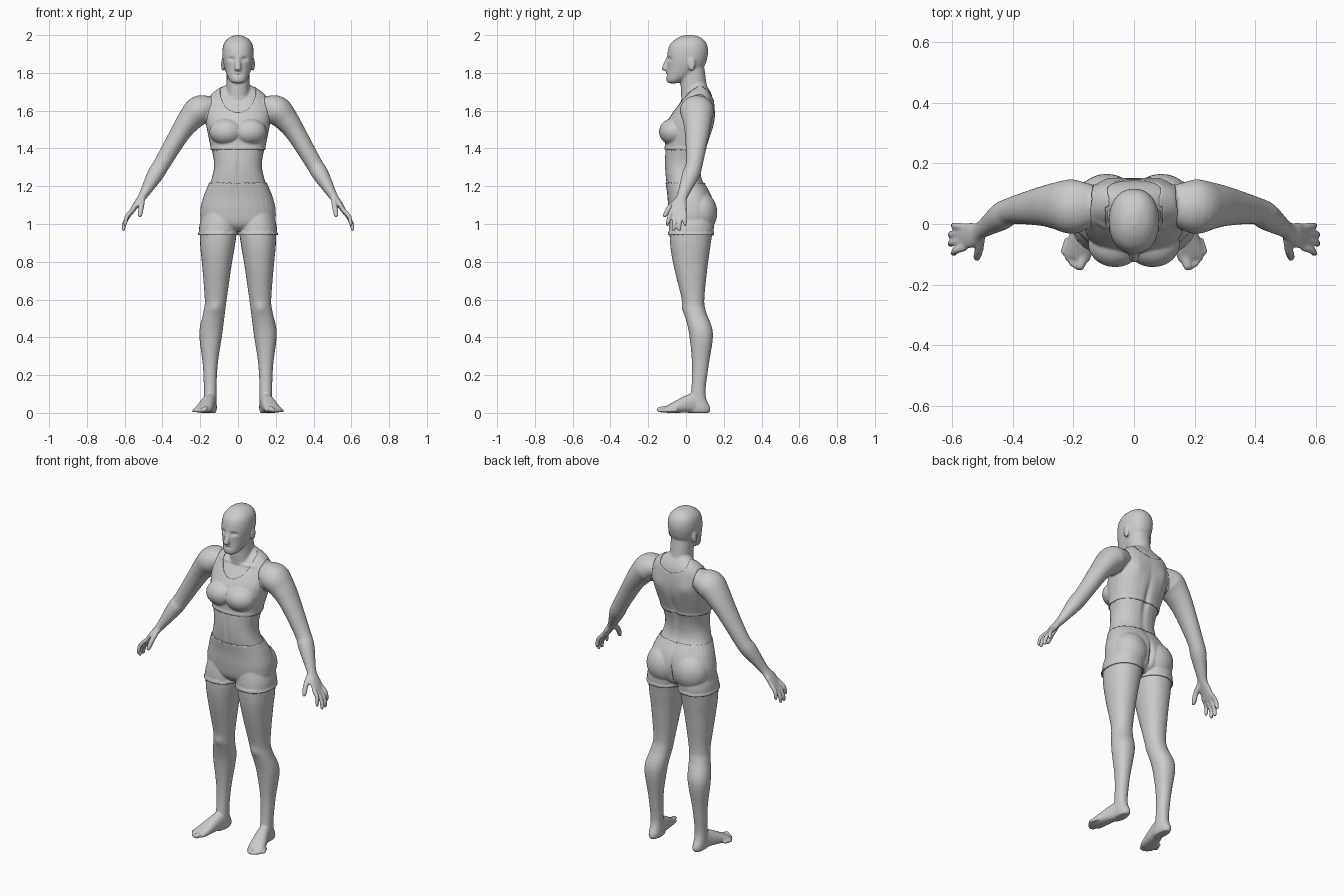
import bpy, bmesh, math
from mathutils import Vector, Matrix

if "Cube" in bpy.data.objects:
    bpy.data.objects.remove(bpy.data.objects["Cube"])

bm = bmesh.new()
SEG = 28
X, Y, Z = Matrix.Identity(3)


def spline(rows, steps=5):
    """Catmull-Rom interpolation of rows of numbers."""
    rows = [rows[0], *rows, rows[-1]]
    out = []
    for quad in zip(rows, rows[1:], rows[2:], rows[3:]):
        for s in range(steps):
            t = s / steps
            out.append([b + (c - a) * t / 2 + (2 * a - 5 * b + 4 * c - d) * t * t / 2
                        + (3 * b - a - 3 * c + d) * t ** 3 / 2 for a, b, c, d in zip(*quad)])
    return out + [list(rows[-1])]


def skin(rings, power, sides):
    """Closed loft through (centre, half axis, half axis) rings."""
    def curve(v):
        return math.copysign(abs(v) ** (2 / power), v)
    for sx in sides:
        loops = []
        for c, u, v in rings:
            pts = [c + u * curve(math.cos(a)) + v * curve(math.sin(a))
                   for a in (math.tau * k / SEG for k in range(SEG))]
            loops.append([bm.verts.new((p.x * sx, p.y, p.z)) for p in pts])
        for a, b in zip(loops, loops[1:]):
            for k in range(SEG):
                bm.faces.new((a[k], a[k - 1], b[k - 1], b[k]))
        bm.faces.new(loops[0])
        bm.faces.new(loops[-1])


def stack(rows, power=2.2, sides=(1, -1)):
    """Horizontal slices: z, x min, x max, y front, y back."""
    skin([(Vector(((a + b) / 2, (f + k) / 2, z)), X * (b - a) / 2, Y * (k - f) / 2)
          for z, a, b, f, k in spline(rows)], power, sides)


def centre_stack(rows, power=2.2):
    """Symmetrical slices: z, half width, y front, y back."""
    stack([(z, -w, w, f, k) for z, w, f, k in rows], power, (1,))


def tube(rows, ref, power=2.0):
    """Mirrored limb: x, y, z, thickness radius, radius along ref."""
    pts = spline(rows)
    rings = []
    for i, r in enumerate(pts):
        t = (Vector(pts[min(i + 1, len(pts) - 1)][:3]) - Vector(pts[max(i - 1, 0)][:3])).normalized()
        v = (ref - t * ref.dot(t)).normalized()
        rings.append((Vector(r[:3]), t.cross(v) * r[3], v * r[4]))
    skin(rings, power, (1, -1))


def digit(base, mid, tip, r, ref):
    """Finger or toe with a rounded end."""
    pre = Vector(tip) + (Vector(mid) - Vector(tip)).normalized() * r
    tube([(*p, r * k, r * k) for p, k in ((base, 1), (mid, 1), (pre, .85), (tip, .4))], ref)


def ball(c, r):
    for sx in (1, -1):
        m = Matrix.Translation((c[0] * sx, c[1], c[2])) @ Matrix.Diagonal((*r, 1))
        bmesh.ops.create_uvsphere(bm, u_segments=24, v_segments=16, radius=1, matrix=m)


# Torso and pelvis
centre_stack([(.965, .08, -.04, .09), (1, .18, -.075, .13), (1.07, .195, -.088, .147), (1.15, .176, -.094, .13),
              (1.24, .14, -.107, .084), (1.32, .127, -.112, .083), (1.42, .144, -.108, .11),
              (1.52, .164, -.102, .142), (1.6, .173, -.06, .149), (1.68, .143, -.005, .138),
              (1.74, .06, .04, .105)], 2.35)
ball((.062, -.066, 1.488), (.086, .073, .068))   # bust
ball((.09, .075, 1.06), (.098, .086, .105))      # buttocks

# Neck, head, nose and ears
centre_stack([(1.6, .07, -.02, .13), (1.72, .061, -.028, .112), (1.84, .06, -.03, .095)])
centre_stack([(1.745, .022, -.09, -.05), (1.76, .045, -.103, -.01), (1.82, .07, -.1, .085), (1.89, .083, -.1, .115),
              (1.95, .077, -.085, .111), (1.985, .05, -.045, .082), (2, .014, -.005, .04)])
centre_stack([(1.81, .012, -.112, -.08), (1.825, .018, -.128, -.08), (1.89, .008, -.1, -.08)])
ball((.08, .03, 1.845), (.01, .02, .036))

# Legs
stack([(1.1, .03, .16, -.06, .11), (1, .004, .198, -.083, .142), (.9, .014, .201, -.085, .132),
       (.78, .034, .19, -.066, .115), (.6, .06, .176, -.022, .097), (.53, .069, .184, -.01, .108),
       (.42, .083, .205, .016, .143), (.25, .108, .186, .032, .12), (.1, .114, .18, .025, .103),
       (.025, .112, .18, 0, .129), (0, .118, .173, .01, .122)])
# Feet and toes
tube([(.147, .07, .05, .03, .05), (.154, .02, .049, .036, .049), (.181, -.08, .023, .046, .024),
      (.191, -.115, .014, .043, .013)], Z, 2.3)
for i in range(5):
    x, y, r = .178 + .0138 * i, -.155 + .0033 * i * i, .0095 if i else .015
    digit((x - .014, y + .055, 1.5 * r), (x, y + .014, 1.2 * r), (x, y, r), r, Z)

# Arms and palms
tube([(.13, .065, 1.625, .05, .065), (.2, .058, 1.605, .077, .09), (.255, .06, 1.552, .066, .078),
      (.31, .058, 1.475, .053, .064), (.402, .044, 1.32, .044, .045), (.44, .024, 1.258, .043, .046),
      (.505, -.02, 1.147, .023, .029), (.54, -.036, 1.1, .017, .042), (.57, -.044, 1.055, .011, .042)], Y)
# Fingers and thumb
for i in range(4):
    bend = (i - 1.5) ** 2
    y0, x, y, z = -.077 + .0228 * i, .61 - .005 * bend, -.1 + .032 * i, .958 + .014 * bend
    digit((.556, y0, 1.075), (x - .01, (y0 + y) / 2, z + .05), (x, y, z), .0115, Y)
digit((.505, -.04, 1.135), (.512, -.085, 1.09), (.521, -.117, 1.036), .0145, Y)

# Fuse the parts into one skin
bmesh.ops.recalc_face_normals(bm, faces=bm.faces)
raw = bpy.data.meshes.new("body_parts")
bm.to_mesh(raw)
bm.free()
body = bpy.data.objects.new("body", raw)
bpy.context.collection.objects.link(body)
mod = body.modifiers.new("Fuse", 'REMESH')
mod.mode, mod.voxel_size = 'VOXEL', .006
mod = body.modifiers.new("Soften", 'SMOOTH')
mod.factor, mod.iterations = .5, 4
deps = bpy.context.evaluated_depsgraph_get()
mesh = bpy.data.meshes.new_from_object(body.evaluated_get(deps))
body.modifiers.clear()
body.data = mesh

# Sculpted details, mirrored: x, y, z, x radius, z radius, push along y
brushes = [(.034, -.09, 1.874, .018, .01, .011),   # eye sockets
           (0, -.1, 1.79, .018, .004, .006),       # mouth
           (0, -.1, 1.799, .014, .005, -.005),     # upper lip
           (0, -.11, 1.29, .009, .09, .006),       # stomach line
           (0, .12, 1.38, .016, .17, -.013),       # spine
           (0, .15, 1.04, .012, .07, -.02),        # cleft
           (.09, .14, 1.57, .04, .05, .008),       # shoulder blades
           (.08, -.02, 1.665, .05, .008, -.007),   # collar bones
           (.12, -.02, .555, .028, .03, -.008)]    # kneecaps
for v in mesh.vertices:
    px, py, pz = v.co
    for x, y, z, rx, rz, push in brushes:
        q = ((abs(px) - x) / rx) ** 2 + ((py - y) / .045) ** 2 + ((pz - z) / rz) ** 2
        if q < 6:
            v.co.y += push * math.exp(-q)
    v.co.z = max(v.co.z, 0)
mesh.shade_smooth()


def garment(name, low, high, keep, lift):
    """Cloth layer lifted off the body between two heights."""
    g = bmesh.new()
    g.from_mesh(mesh)
    for z, sign in ((low, -1), (high, 1)):
        bmesh.ops.bisect_plane(g, geom=g.verts[:] + g.edges[:] + g.faces[:], plane_co=(0, 0, z),
                               plane_no=(0, 0, sign), clear_outer=True)
    bmesh.ops.delete(g, geom=[f for f in g.faces if not keep(f.calc_center_median())], context='FACES')
    for _ in range(4):  # even out the cut edges
        new = {}
        for v in g.verts:
            near = [e.other_vert(v).co for e in v.link_edges if e.is_boundary]
            if len(near) == 2:
                new[v] = v.co * .5 + (near[0] + near[1]) * .25
        for v, co in new.items():
            v.co = co
    g.normal_update()
    for v, n in [(v, v.normal.copy()) for v in g.verts]:
        v.co += n * lift(v.co)
    me = bpy.data.meshes.new(name)
    g.to_mesh(me)
    g.free()
    me.shade_smooth()
    ob = bpy.data.objects.new(name, me)
    bpy.context.collection.objects.link(ob)
    s = ob.modifiers.new("Thickness", 'SOLIDIFY')
    s.thickness, s.offset = .006, -1


def top_area(p):
    """Crop top outline: armholes and round necklines."""
    x, front = abs(p.x), p.y < .06
    if p.z < 1.52:
        return x < .19
    t = min(1, (p.z - 1.52) / .12)
    limit = .172 - (.03 if front else .05 * math.sin(t * math.pi * .75)) * t
    rx, rz = (.095, .118) if front else (.088, .05)
    return x < limit and (x / rx) ** 2 + ((p.z - 1.705) / rz) ** 2 > 1


# Clothing
garment("crop_top", 1.395, 1.725, top_area, lambda p: .006 if p.z < 1.408 else .004)
garment("shorts", .943, 1.215, lambda p: abs(p.x) < .3,
        lambda p: .009 if p.z < .957 else .005)
bpy.data.meshes.remove(raw)
